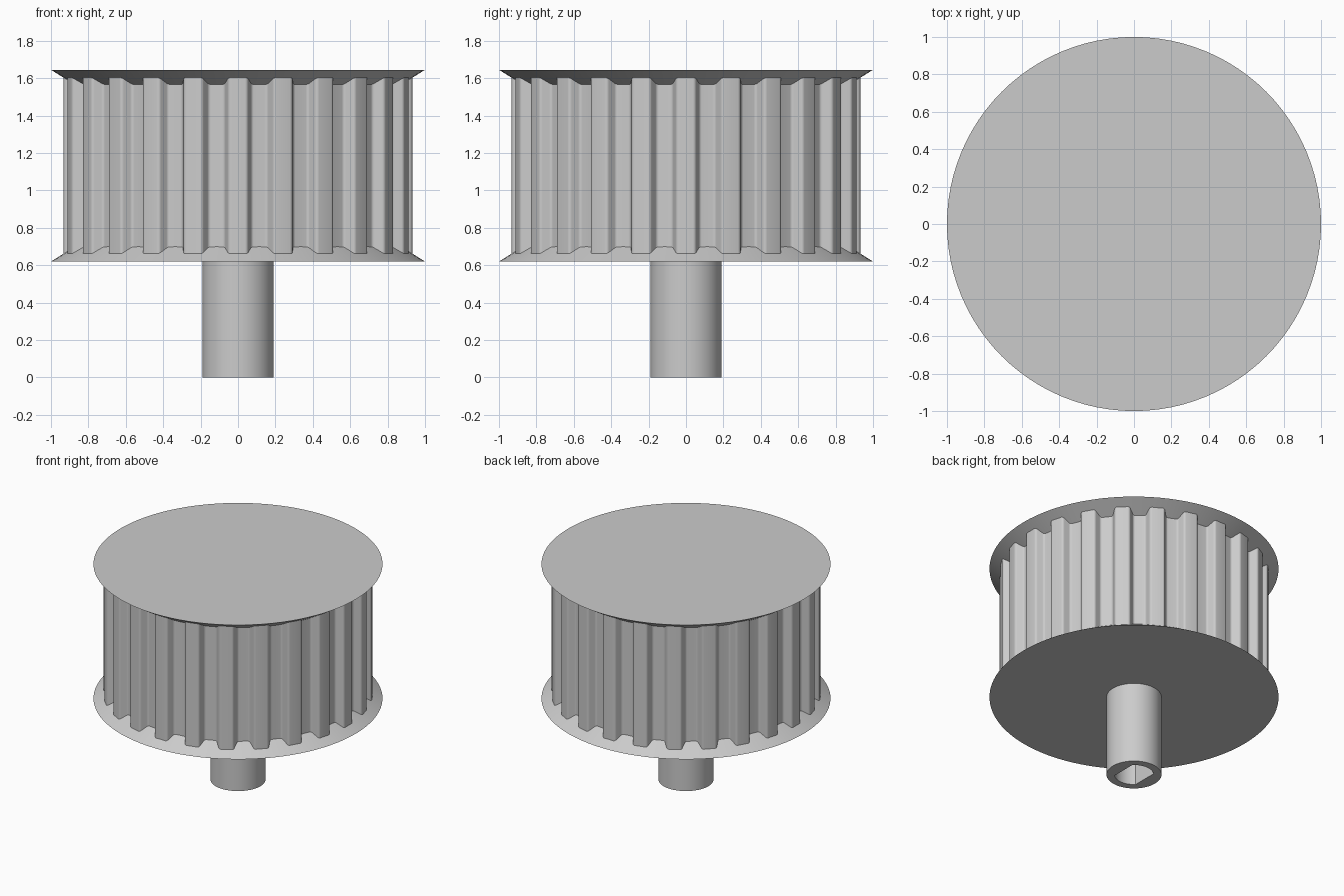
import bpy, bmesh, math
from math import sin, cos, pi, radians

if "Cube" in bpy.data.objects:
    bpy.data.objects.remove(bpy.data.objects["Cube"], do_unlink=True)

grey = bpy.data.materials.new("plain grey")
grey.use_nodes = True
COLOUR = (0.6, 0.6, 0.6, 1)
grey.diffuse_color = COLOUR
grey.node_tree.nodes["Principled BSDF"].inputs["Base Color"].default_value = COLOUR

TEETH, TIP, DEPTH = 24, 0.933, 0.059
LOW, HIGH = 0.62, 1.645


def finish(bm, name):
    bmesh.ops.recalc_face_normals(bm, faces=bm.faces)
    mesh = bpy.data.meshes.new(name)
    bm.to_mesh(mesh)
    bm.free()
    mesh.materials.append(grey)
    obj = bpy.data.objects.new(name, mesh)
    bpy.context.collection.objects.link(obj)
    bpy.ops.object.select_all(action='DESELECT')
    obj.select_set(True)
    bpy.context.view_layer.objects.active = obj
    bpy.ops.object.shade_smooth_by_angle(angle=radians(30))
    return obj


def ring(bm, points, z):
    return [bm.verts.new((x, y, z)) for x, y in points]


def bridge(bm, a, b):
    for i in range(len(a)):
        j = (i + 1) % len(a)
        bm.faces.new((a[i], a[j], b[j], b[i]))


def circle(radius, count):
    return [(radius * cos(2 * pi * i / count), radius * sin(2 * pi * i / count))
            for i in range(count)]


def groove():
    """Half groove as (offset, depth): rounded lip, sloped flank, rounded root."""
    fillet, steps, slope = 0.02, 6, radians(70)
    lip = [(0.0845 - fillet * sin(slope * i / steps),
            fillet * (1 - cos(slope * i / steps))) for i in range(steps + 1)]
    root = [(0.032 + fillet * sin(slope * i / steps),
             DEPTH - fillet * (1 - cos(slope * i / steps))) for i in range(steps, -1, -1)]
    return lip + root


# Toothed drum
half = groove()
profile = [(-s, d) for s, d in half] + [(s, d) for s, d in reversed(half)]
outline = []
for k in range(TEETH):
    mid = 2 * pi * (k + 0.5) / TEETH
    for s, d in profile:
        angle, radius = mid + s / TIP, TIP - d
        outline.append((radius * cos(angle), radius * sin(angle)))
bm = bmesh.new()
bottom, top = ring(bm, outline, LOW + 0.03), ring(bm, outline, HIGH - 0.03)
bridge(bm, bottom, top)
bm.faces.new(bottom)
bm.faces.new(top)
finish(bm, "toothed_drum")

# Tapered flanges, wide side facing outwards
for name, z, way in (("lower_flange", LOW, 1), ("upper_flange", HIGH, -1)):
    bm = bmesh.new()
    wide = ring(bm, circle(1.0, 96), z)
    narrow = ring(bm, circle(0.8, 96), z + way * 0.125)
    bridge(bm, wide, narrow)
    bm.faces.new(wide)
    bm.faces.new(narrow)
    finish(bm, name)

# Hub with a blind bore that has two flats
BORE, FLAT, SIDES = 0.135, 0.135 * cos(pi / 4), 72
bore = []
for x, y in circle(1, SIDES):
    r = min(BORE, FLAT / max(abs(x), 1e-6))
    bore.append((r * x, r * y))
bm = bmesh.new()
outer_top = ring(bm, circle(0.19, SIDES), LOW)
outer_low = ring(bm, circle(0.19, SIDES), 0)
inner_low = ring(bm, bore, 0)
inner_top = ring(bm, bore, LOW - 0.01)
bridge(bm, outer_top, outer_low)
bridge(bm, outer_low, inner_low)
bridge(bm, inner_low, inner_top)
bm.faces.new(inner_top)
bm.faces.new(outer_top)
finish(bm, "hub")
